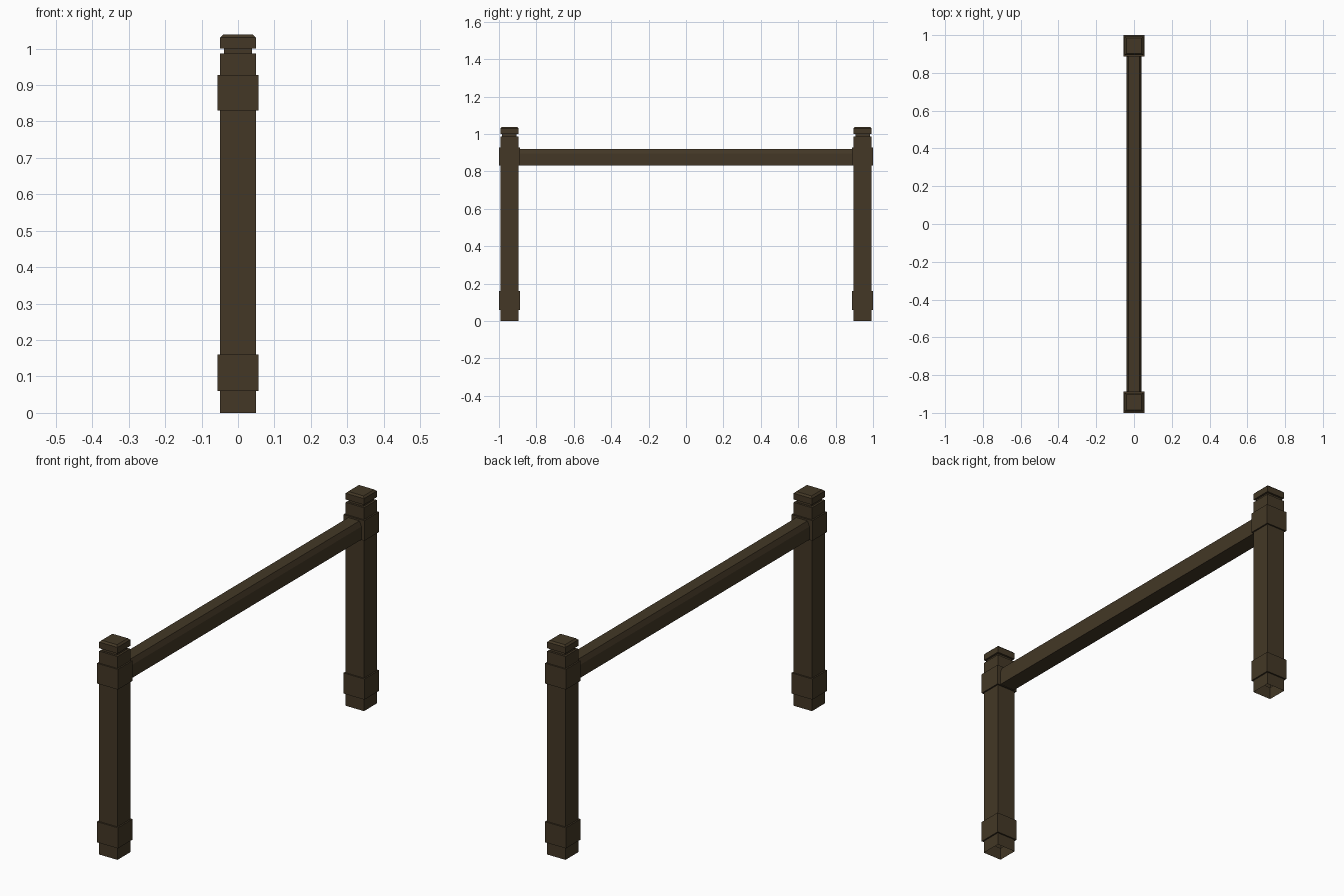
import bpy, bmesh

if "Cube" in bpy.data.objects:
    bpy.data.objects.remove(bpy.data.objects["Cube"])

wood = bpy.data.materials.new("dark brown wood")
wood.diffuse_color = (0.056, 0.039, 0.019, 1)
wood.use_nodes = True
wood.node_tree.nodes["Principled BSDF"].inputs["Base Color"].default_value = wood.diffuse_color


def finish(name, bm):
    bmesh.ops.recalc_face_normals(bm, faces=bm.faces)
    me = bpy.data.meshes.new(name)
    bm.to_mesh(me)
    bm.free()
    me.materials.append(wood)
    ob = bpy.data.objects.new(name, me)
    bpy.context.collection.objects.link(ob)
    return ob


def square_post(name, y, profile):
    """Stack square rings given as (half width, height); the underside stays open."""
    bm = bmesh.new()
    rings = []
    for r, z in profile:
        rings.append([bm.verts.new((sx * r, y + sy * r, z))
                      for sx, sy in ((-1, -1), (1, -1), (1, 1), (-1, 1))])
    for a, b in zip(rings, rings[1:]):
        for i in range(4):
            j = (i + 1) % 4
            bm.faces.new((a[i], a[j], b[j], b[i]))
    bm.faces.new(rings[-1])
    return finish(name, bm)


# Posts: foot, lower collar, shaft, upper collar, neck and chamfered cap
S, C, N = 0.049, 0.056, 0.039
post = [(S, 0), (S, 0.06), (C, 0.06), (C, 0.16), (S, 0.16),
        (S, 0.83), (C, 0.83), (C, 0.928), (S, 0.928),
        (S, 0.986), (N, 0.986), (N, 1.0), (S, 1.0), (S, 1.03), (0.041, 1.038)]
square_post("front_post", -0.944, post)
square_post("back_post", 0.944, post)

# Handrail: flat bottom, steeply chamfered top
half = [(0.04, 0.832), (0.04, 0.895), (0.03, 0.92)]
outline = half + [(-x, z) for x, z in reversed(half)]
bm = bmesh.new()
ends = [[bm.verts.new((x, y, z)) for x, z in outline] for y in (-0.9, 0.9)]
for i in range(len(outline)):
    j = (i + 1) % len(outline)
    bm.faces.new((ends[0][i], ends[0][j], ends[1][j], ends[1][i]))
for e in ends:
    bm.faces.new(e)
finish("handrail", bm)
